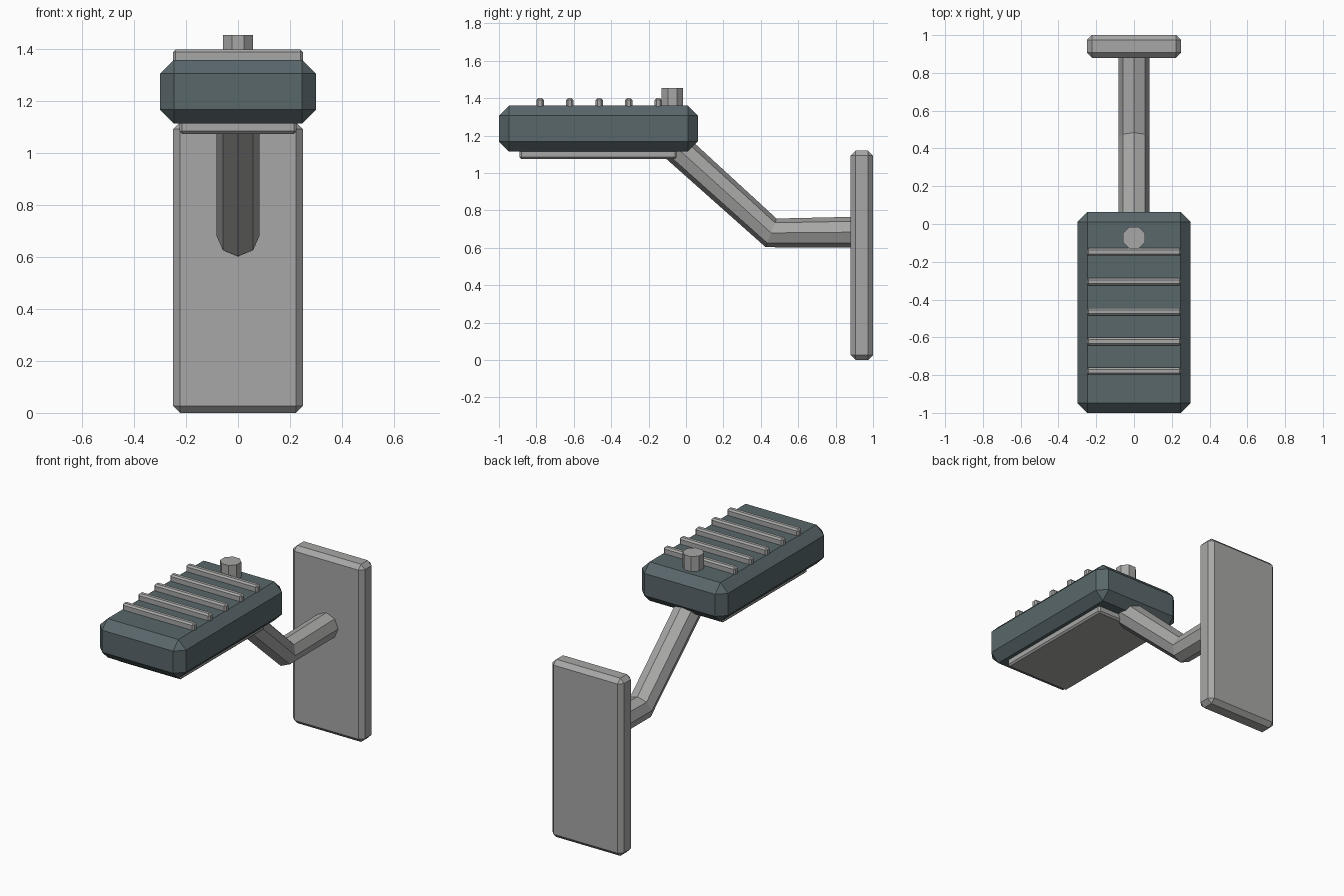
import bpy, bmesh, math
from mathutils import Vector

if "Cube" in bpy.data.objects:
    bpy.data.objects.remove(bpy.data.objects["Cube"])


def material(name, rgb):
    m = bpy.data.materials.new(name)
    m.diffuse_color = (*rgb, 1)
    m.use_nodes = True
    m.node_tree.nodes["Principled BSDF"].inputs["Base Color"].default_value = m.diffuse_color
    return m


grey = material("light_grey", (0.39, 0.39, 0.385))
slate = material("dark_slate", (0.10, 0.135, 0.145))


def finish(name, bm, mat):
    bmesh.ops.recalc_face_normals(bm, faces=bm.faces)
    me = bpy.data.meshes.new(name)
    bm.to_mesh(me)
    bm.free()
    me.materials.append(mat)
    ob = bpy.data.objects.new(name, me)
    bpy.context.collection.objects.link(ob)
    return ob


def box(name, x, y, z, bevel, mat):
    """Chamfered box given by its (min, max) ranges."""
    bm = bmesh.new()
    bmesh.ops.create_cube(bm, size=1)
    for v in bm.verts:
        v.co = [r[0] if c < 0 else r[1] for c, r in zip(v.co, (x, y, z))]
    bmesh.ops.bevel(bm, geom=bm.edges[:], offset=bevel, segments=1,
                    affect='EDGES', profile=0.5)
    return finish(name, bm, mat)


def tube(name, path, radius, sides, mat, turn=0.0):
    """Capped tube along a path lying in the x = 0 plane."""
    bm = bmesh.new()
    pts = [Vector(p) for p in path]
    across = Vector((1, 0, 0))
    rings = []
    for i, p in enumerate(pts):
        t = Vector()
        if i > 0:
            t += (p - pts[i - 1]).normalized()
        if i < len(pts) - 1:
            t += (pts[i + 1] - p).normalized()
        up = across.cross(t.normalized())
        angles = [turn + math.tau * k / sides for k in range(sides)]
        rings.append([bm.verts.new(p + radius * (across * math.cos(a) + up * math.sin(a)))
                      for a in angles])
    for a, b in zip(rings, rings[1:]):
        for k in range(sides):
            n = (k + 1) % sides
            bm.faces.new((a[k], a[n], b[n], b[k]))
    bm.faces.new(rings[0])
    bm.faces.new(rings[-1])
    return finish(name, bm, mat)


# Wall plate and bent support arm
box("wall_plate", (-0.25, 0.25), (0.88, 1.0), (0, 1.12), 0.027, grey)
tube("support_arm", [(0, -0.06, 1.145), (0, 0.455, 0.68), (0, 0.9, 0.684)],
     0.082, 8, grey)

# Lamp housing with the lens panel underneath
box("lamp_housing", (-0.30, 0.30), (-1.0, 0.063), (1.115, 1.36), 0.053, slate)
box("lens_panel", (-0.225, 0.225), (-0.89, -0.05), (1.075, 1.16), 0.01, grey)

# Cooling fins across the top
for i in range(5):
    y = -0.78 + i * 0.158
    box(f"cooling_fin_{i + 1}", (-0.25, 0.25), (y - 0.02, y + 0.02),
        (1.32, 1.40), 0.01, grey)

# Sensor knob
tube("sensor_knob", [(0, -0.073, 1.32), (0, -0.073, 1.455)], 0.062, 8, grey,
     math.pi / 8)
